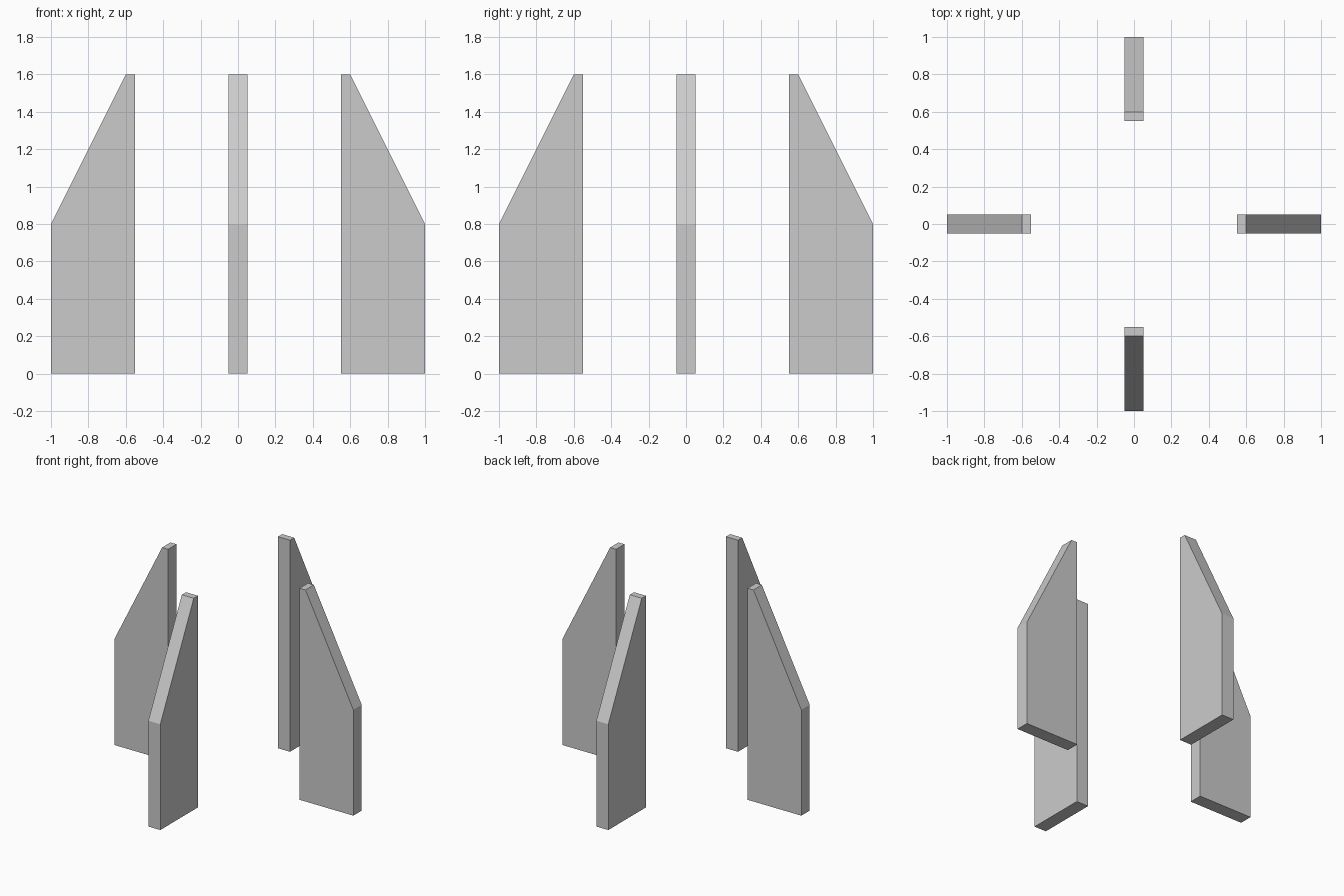
import bpy, bmesh
from math import pi
from mathutils import Matrix

if "Cube" in bpy.data.objects:
    bpy.data.objects.remove(bpy.data.objects["Cube"])

# Fin outline in the radial (x, z) plane: inner edge, sloped top, outer edge
PROFILE = [(0.55, 0), (1.0, 0), (1.0, 0.8), (0.6, 1.6), (0.55, 1.6)]
THICKNESS = 0.1


def make_fin(name, angle):
    bm = bmesh.new()
    face = bm.faces.new([bm.verts.new((x, -THICKNESS / 2, z)) for x, z in PROFILE])
    ext = bmesh.ops.extrude_face_region(bm, geom=[face], use_keep_orig=True)
    verts = [g for g in ext["geom"] if isinstance(g, bmesh.types.BMVert)]
    bmesh.ops.translate(bm, verts=verts, vec=(0, THICKNESS, 0))
    bmesh.ops.recalc_face_normals(bm, faces=bm.faces)
    bm.transform(Matrix.Rotation(angle, 4, 'Z'))
    mesh = bpy.data.meshes.new(name)
    bm.to_mesh(mesh)
    bm.free()
    bpy.context.collection.objects.link(bpy.data.objects.new(name, mesh))


# Four fins around the centre
for i, side in enumerate(["right", "back", "left", "front"]):
    make_fin(f"{side}_fin", i * pi / 2)
